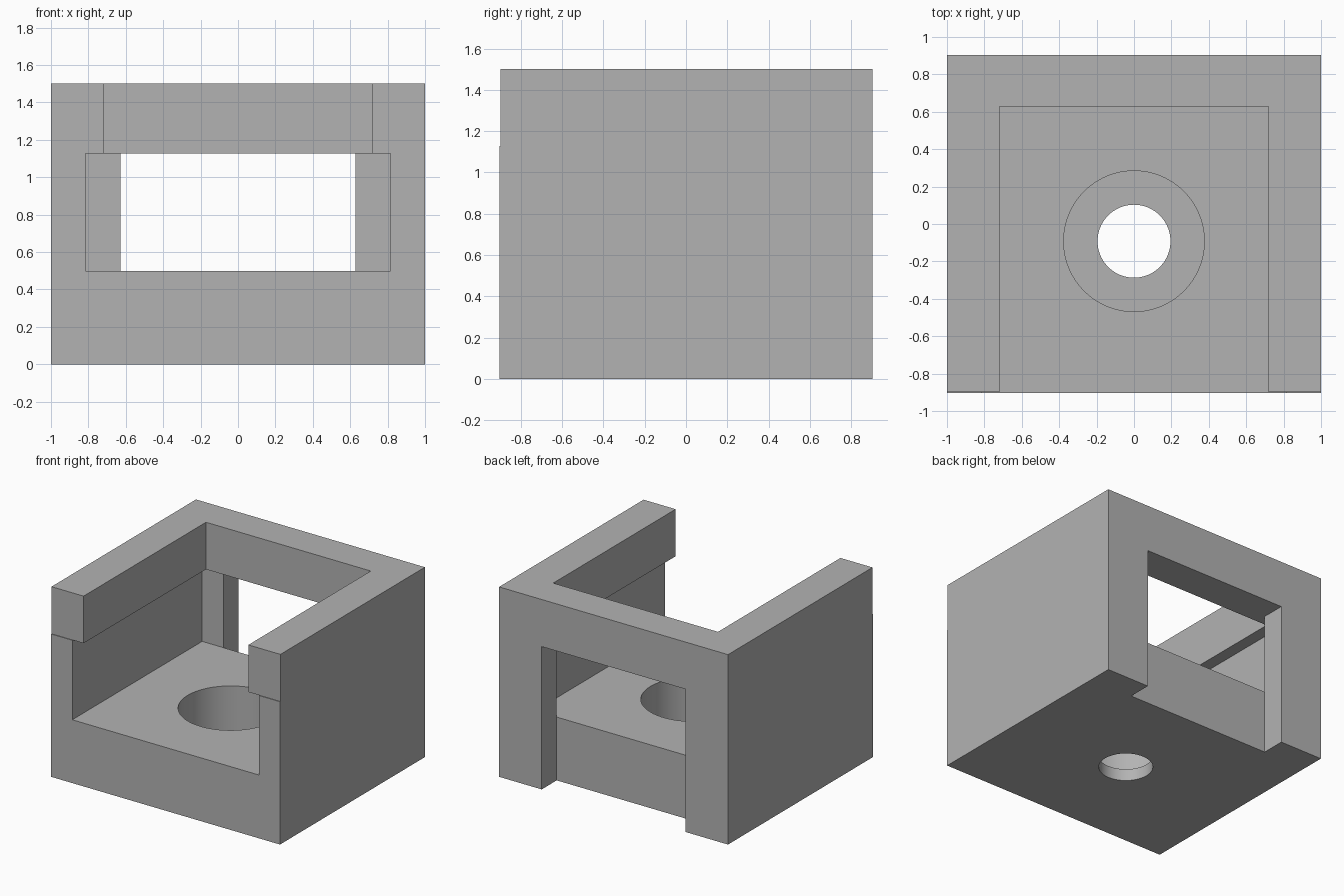
import bpy
import bmesh
from mathutils import Matrix, Vector

if "Cube" in bpy.data.objects:
    bpy.data.objects.remove(bpy.data.objects["Cube"])

grey = bpy.data.materials.new("plain grey")
grey.use_nodes = True
grey.diffuse_color = (0.45, 0.45, 0.45, 1)
grey.node_tree.nodes["Principled BSDF"].inputs["Base Color"].default_value = (0.45, 0.45, 0.45, 1)

FRONT, BACK, TOP = -0.904, 0.904, 1.5
FLOOR, LIP = 0.5, 1.128
CAVITY_BACK = 0.717
OUT = 0.2          # overshoot of cutters beyond the body
HOLE_Y = -0.092


def finish(name, bm):
    mesh = bpy.data.meshes.new(name)
    bm.to_mesh(mesh)
    bm.free()
    mesh.materials.append(grey)
    obj = bpy.data.objects.new(name, mesh)
    bpy.context.collection.objects.link(obj)
    return obj


def box(name, low, high):
    low, high = Vector(low), Vector(high)
    bm = bmesh.new()
    bmesh.ops.create_cube(bm, size=1, matrix=Matrix.Translation((low + high) / 2)
                          @ Matrix.Diagonal((high - low).to_4d()))
    return finish(name, bm)


def cylinder(name, radius, low, high):
    bm = bmesh.new()
    bmesh.ops.create_cone(bm, cap_ends=True, segments=96, radius1=radius, radius2=radius,
                          depth=high - low,
                          matrix=Matrix.Translation((0, HOLE_Y, (low + high) / 2)))
    return finish(name, bm)


# Solid block that everything is cut from
housing = box("housing", (-1, FRONT, 0), (1, BACK, TOP))

cutters = [
    # Wide cavity, open at the front
    box("cavity_cutter", (-0.815, FRONT - OUT, FLOOR), (0.815, CAVITY_BACK, LIP)),
    # Narrower opening between the overhanging rails
    box("top_cutter", (-0.72, FRONT - OUT, LIP - 0.1), (0.72, 0.629, TOP + OUT)),
    # Back window running down through the base
    box("back_window_cutter", (-0.628, CAVITY_BACK, -OUT), (0.628, BACK + OUT, LIP)),
    # Rail ends set back slightly
    box("rail_end_cutter", (-1 - OUT, FRONT - OUT, LIP), (1 + OUT, FRONT + 0.005, TOP + OUT)),
    # Stepped hole in the floor
    cylinder("counterbore_cutter", 0.376, 0.094, FLOOR + OUT),
    cylinder("through_hole_cutter", 0.195, -OUT, FLOOR),
]

for cutter in cutters:
    cut = housing.modifiers.new(cutter.name, "BOOLEAN")
    cut.operation = "DIFFERENCE"
    cut.solver = "EXACT"
    cut.object = cutter

# Bake the cuts, then drop the cutters
bpy.context.view_layer.update()
graph = bpy.context.evaluated_depsgraph_get()
housing.modifiers.update()
housing.data = bpy.data.meshes.new_from_object(housing.evaluated_get(graph))
housing.modifiers.clear()
for cutter in cutters:
    bpy.data.objects.remove(cutter)

# Smooth bore walls with sharp edges
bpy.ops.object.select_all(action="DESELECT")
housing.select_set(True)
bpy.context.view_layer.objects.active = housing
bpy.ops.object.shade_smooth_by_angle()
